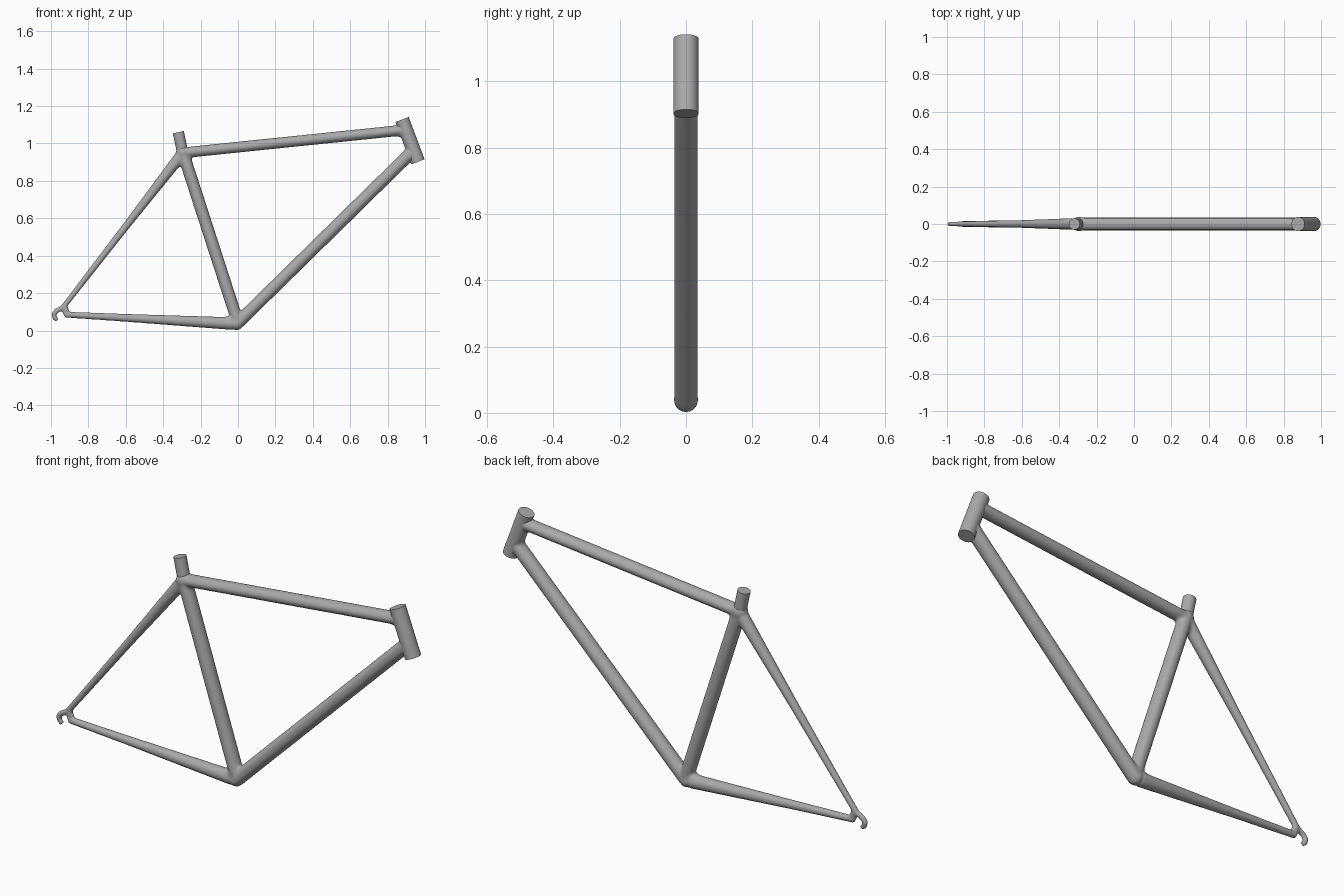
import bpy, bmesh, math
from mathutils import Vector

cube = bpy.data.objects.get("Cube")
if cube:
    bpy.data.objects.remove(cube)

paint = bpy.data.materials.new("frame grey")
paint.use_nodes = True
GREY = (0.4, 0.4, 0.4, 1)
paint.diffuse_color = GREY
paint.node_tree.nodes["Principled BSDF"].inputs["Base Color"].default_value = GREY


def tube(bm, stations, widen=1.0, sides=32):
    """Closed tube through (x, z, radius) stations in the frame's plane."""
    pts = [Vector((x, 0, z)) for x, z, r in stations]
    rings = []
    for i, (p, s) in enumerate(zip(pts, stations)):
        along = (pts[min(i + 1, len(pts) - 1)] - pts[max(i - 1, 0)]).normalized()
        across = Vector((-along.z, 0, along.x))
        ring = []
        for k in range(sides):
            a = math.tau * k / sides
            offset = across * math.cos(a) + Vector((0, math.sin(a) * widen, 0))
            ring.append(bm.verts.new(p + offset * s[2]))
        rings.append(ring)
    for lo, hi in zip(rings, rings[1:]):
        for k in range(sides):
            n = (k + 1) % sides
            bm.faces.new((lo[k], lo[n], hi[n], hi[k]))
    bm.faces.new(rings[0][::-1])
    bm.faces.new(rings[-1])


def ball(bm, x, z, r):
    made = bmesh.ops.create_uvsphere(bm, u_segments=24, v_segments=16, radius=r)
    bmesh.ops.translate(bm, verts=made["verts"], vec=(x, 0, z))


def fillet(bm, a, corner, b, r, widen=1.0):
    """Curved web that rounds the inside corner between two tubes."""
    path = []
    for i in range(9):
        t = i / 8
        x, z = (a[j] * (1 - t) ** 2 + 2 * corner[j] * t * (1 - t) + b[j] * t * t
                for j in (0, 1))
        path.append((x, z, r))
    tube(bm, path, widen)


def finish(name, bm):
    bmesh.ops.recalc_face_normals(bm, faces=bm.faces)
    mesh = bpy.data.meshes.new(name)
    bm.to_mesh(mesh)
    bm.free()
    mesh.materials.append(paint)
    obj = bpy.data.objects.new(name, mesh)
    bpy.context.collection.objects.link(obj)
    bpy.ops.object.select_all(action='DESELECT')
    obj.select_set(True)
    bpy.context.view_layer.objects.active = obj
    bpy.ops.object.shade_smooth_by_angle(angle=math.radians(40))
    return obj


# Joints shared by the tubes
BRACKET = (0.0, 0.042)
CLUSTER = (-0.294, 0.95)
HEAD_TOP, HEAD_BOTTOM = (0.877, 1.128), (0.962, 0.902)

bm = bmesh.new()
# Main triangle
tube(bm, [(*BRACKET, 0.033), (*CLUSTER, 0.033)], 1.08)
tube(bm, [(*CLUSTER, 0.029), (0.89, 1.072, 0.029)], 1.17)
tube(bm, [(*BRACKET, 0.034), (0.93, 0.955, 0.034)], 1.06)
# Tapered stays
tube(bm, [(-0.925, 0.085, 0.016), (-0.6, 0.068, 0.021), (-0.03, 0.037, 0.034)])
tube(bm, [(-0.938, 0.12, 0.014), (-0.6, 0.556, 0.02), (*CLUSTER, 0.031)], 1.05)
# Rounded joints
ball(bm, -0.008, 0.039, 0.037)
ball(bm, *CLUSTER, 0.039)
# Head sleeve under the head tube
tube(bm, [(0.885, 1.107, 0.036), (0.954, 0.923, 0.036)])
# Inside corner webs
fillet(bm, (-0.36, 0.863), CLUSTER, (-0.266, 0.86), 0.027)
fillet(bm, (-0.273, 0.88), CLUSTER, (-0.22, 0.958), 0.027)
fillet(bm, (-0.02, 0.11), BRACKET, (0.045, 0.088), 0.03)
fillet(bm, (-0.09, 0.043), BRACKET, (-0.022, 0.10), 0.03)
fillet(bm, (0.83, 1.066), (0.895, 1.072), (0.908, 1.03), 0.03)
fillet(bm, (0.895, 0.92), (0.94, 0.96), (0.92, 1.0), 0.033)
# Hooked dropout
tube(bm, [(-0.927, 0.125, 0.017), (-0.921, 0.105, 0.018), (-0.918, 0.085, 0.016)], 0.8)
tube(bm, [(-0.925, 0.122, 0.015), (-0.95, 0.116, 0.014), (-0.972, 0.104, 0.014),
          (-0.985, 0.085, 0.014), (-0.98, 0.067, 0.013), (-0.965, 0.055, 0.012)], 0.85)
frame = finish("frame_tubes", bm)
remesh = frame.modifiers.new("Fuse", 'REMESH')
remesh.mode = 'VOXEL'
remesh.voxel_size = 0.0055
remesh.use_smooth_shade = True
blend = frame.modifiers.new("Blend", 'SMOOTH')
blend.factor = 0.5
blend.iterations = 8

# Flat-ended head tube and seat tube collar
bm = bmesh.new()
tube(bm, [(*HEAD_TOP, 0.038), (*HEAD_BOTTOM, 0.038)])
finish("head_tube", bm)
bm = bmesh.new()
tube(bm, [(-0.30, 0.97, 0.030), (-0.319, 1.06, 0.030)])
bm.verts.ensure_lookup_table()
finish("seat_tube_top", bm)
